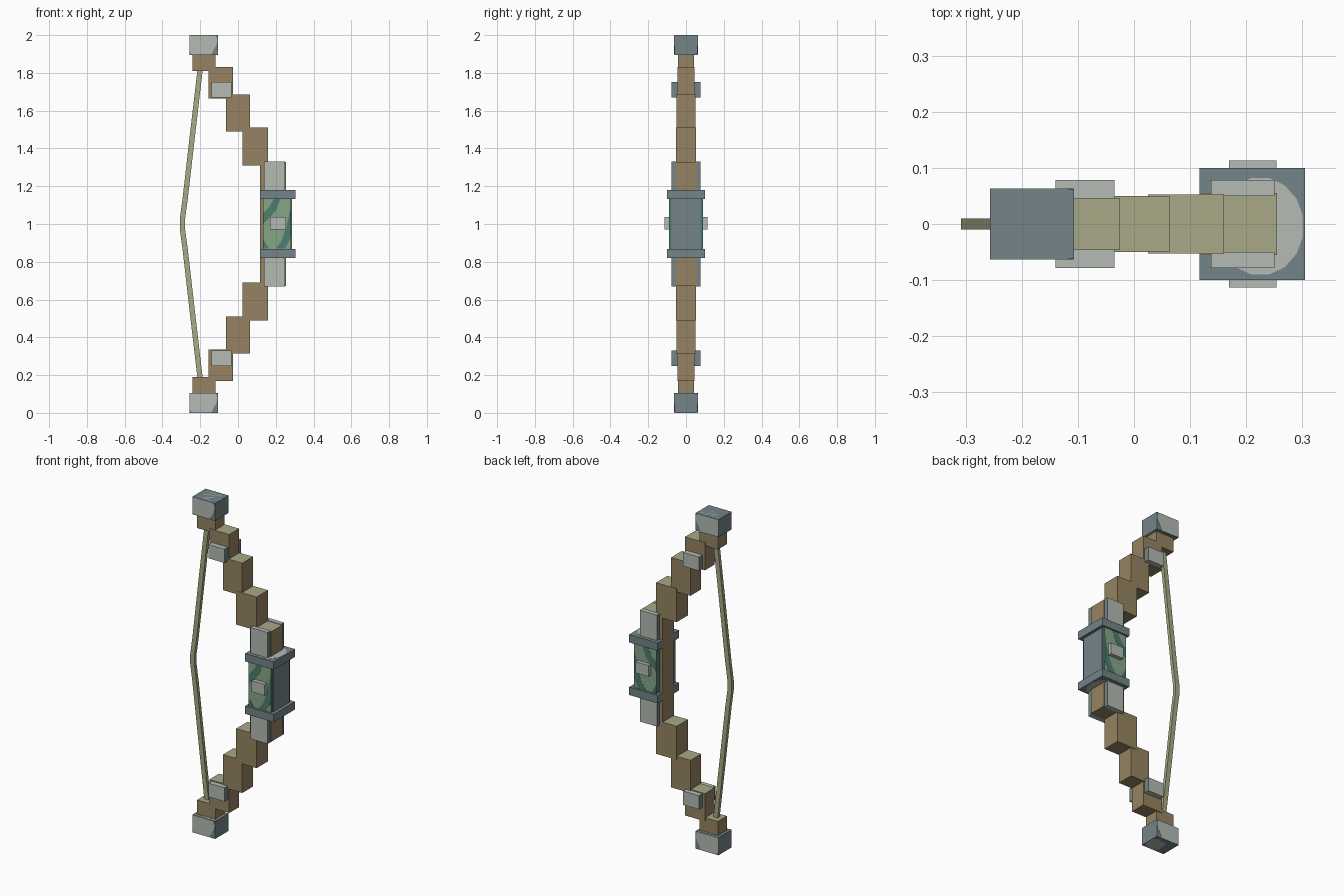
import bpy, bmesh, math
from mathutils import Vector

cube = bpy.data.objects.get("Cube")
if cube:
    bpy.data.objects.remove(cube, do_unlink=True)


def material(name, hex_colour):
    lin = []
    for i in (0, 2, 4):
        c = int(hex_colour[i:i + 2], 16) / 255
        lin.append(c / 12.92 if c <= 0.04045 else ((c + 0.055) / 1.055) ** 2.4)
    m = bpy.data.materials.new(name)
    m.use_nodes = True
    m.diffuse_color = (*lin, 1)
    m.node_tree.nodes["Principled BSDF"].inputs["Base Color"].default_value = (*lin, 1)
    return m


BROWN = material("brown wood", "968462")
OLIVE = material("pale olive", "A8A986")
LIGHT = material("light grey metal", "B5BBB3")
SLATE = material("slate metal", "748589")
GREEN = material("light green", "84A787")
TEAL = material("dark teal", "4D7D70")


def finish(bm, name, mats, rule=None):
    bmesh.ops.recalc_face_normals(bm, faces=bm.faces)
    bm.normal_update()
    if rule:
        for f in bm.faces:
            f.material_index = rule(f.normal)
    me = bpy.data.meshes.new(name)
    bm.to_mesh(me)
    bm.free()
    for m in mats:
        me.materials.append(m)
    ob = bpy.data.objects.new(name, me)
    bpy.context.collection.objects.link(ob)
    return ob


def box(name, x, y, z, mats, rule=None):
    bm = bmesh.new()
    bmesh.ops.create_cube(bm, size=1)
    for v in bm.verts:
        v.co = Vector([a + (b - a) * (c + 0.5) for (a, b), c in zip((x, y, z), v.co)])
    return finish(bm, name, mats, rule)


def prism(name, points, place, low, high, mat):
    """Extrude a 2D outline; place(u, v, depth) gives the 3D position."""
    bm = bmesh.new()
    rings = [[bm.verts.new(place(u, v, d)) for u, v in points] for d in (low, high)]
    bm.faces.new(rings[0])
    bm.faces.new(rings[1])
    n = len(points)
    for i in range(n):
        j = (i + 1) % n
        bm.faces.new((rings[0][i], rings[0][j], rings[1][j], rings[1][i]))
    return finish(bm, name, [mat])


def flat(u, v, d):
    return (u, v, d)


def upright(u, v, d):
    return (u, d, v)


def ellipse(cx, cy, rx, ry, x_max):
    pts = [(cx + rx * math.cos(a), cy + ry * math.sin(a))
           for a in (math.tau * (i + 0.5) / 16 for i in range(16))]
    return [(min(x, x_max), y) for x, y in pts]


def top_rule(n):
    return 1 if n.z > 0.5 else 0


def end_rule(n):
    return 1 if abs(n.x) > 0.5 else 0


# Stepped limbs: x range, half depth, z range of the upper half
LIMBS = [((-0.24, -0.12), 0.042, (1.81, 1.91)),
         ((-0.157, -0.026), 0.046, (1.665, 1.83)),
         ((-0.064, 0.063), 0.050, (1.49, 1.685)),
         ((0.025, 0.160), 0.053, (1.31, 1.51)),
         ((0.117, 0.255), 0.055, (1.14, 1.328))]

for half in ("upper", "lower"):
    def zr(a, b):
        return (a, b) if half == "upper" else (2 - b, 2 - a)

    for i, (x, y, z) in enumerate(LIMBS):
        box(f"{half}_limb_step_{i + 1}", x, (-y, y), zr(*z), [BROWN, OLIVE], top_rule)

    # Metal end cap with pale worn areas
    box(f"{half}_end_cap", (-0.257, -0.107), (-0.062, 0.062), zr(1.895, 2.0), [SLATE])
    for z in (1.895, 1.999):
        a, b = zr(z - 0.001, z + 0.001)
        prism(f"{half}_cap_pale_disc", ellipse(-0.163, -0.004, 0.065, 0.055, -0.108),
              flat, a, b, LIGHT)
    face = [(-0.257, 1.92), (-0.247, 1.897), (-0.14, 1.897), (-0.128, 1.925),
            (-0.115, 1.945), (-0.108, 1.975), (-0.118, 1.999), (-0.257, 1.999)]
    if half == "lower":
        face = [(x, z - 1.895) for x, z in face]
    for s in (-1, 1):
        prism(f"{half}_cap_pale_face", face, upright, s * 0.061, s * 0.063, LIGHT)

    # Clip through the limb near the tip
    box(f"{half}_limb_clip", (-0.14, -0.035), (-0.078, 0.078), zr(1.67, 1.752),
        [LIGHT, SLATE], end_rule)

    # Plates beside the grip, and the collar
    for s, side in ((-1, "front"), (1, "back")):
        box(f"{half}_{side}_plate", (0.137, 0.25), sorted((s * 0.05, s * 0.078)),
            zr(1.16, 1.332), [LIGHT, SLATE], end_rule)
    box(f"{half}_collar", (0.117, 0.305), (-0.1, 0.1), zr(1.133, 1.18), [SLATE])
    a, b = zr(1.179, 1.181)
    prism(f"{half}_collar_pale_area", ellipse(0.225, -0.004, 0.078, 0.088, 0.303),
          flat, a, b, LIGHT)

# Grip: wooden core, green body and slate outer panel
box("grip_core", (0.117, 0.25), (-0.055, 0.055), (0.86, 1.14), [BROWN])
for s, side in ((-1, "front"), (1, "back")):
    box(f"{side}_grip_plate", (0.132, 0.281), sorted((s * 0.05, s * 0.09)),
        (0.868, 1.135), [GREEN, TEAL], end_rule)
    # Dark bands painted on the green
    bands = {"diagonal_band": [(0.133, 1.0), (0.165, 1.03), (0.2, 1.07), (0.225, 1.134),
                               (0.19, 1.134), (0.165, 1.09), (0.133, 1.055)],
             "outer_band": [(0.28, 1.09), (0.28, 0.93), (0.25, 0.87), (0.2, 0.87),
                            (0.23, 0.91), (0.255, 0.98)],
             "corner_band": [(0.133, 0.87), (0.165, 0.87), (0.133, 0.92)]}
    for name, pts in bands.items():
        prism(f"{side}_grip_{name}", pts, upright, s * 0.089, s * 0.091, TEAL)
box("grip_outer_panel", (0.24, 0.287), (-0.077, 0.077), (0.868, 1.135), [SLATE])
box("grip_stud", (0.169, 0.254), (-0.113, 0.113), (0.97, 1.037), [LIGHT])

# Drawn string with a shallow bend at the middle
path = [(-0.199, 1.83), (-0.24, 1.48), (-0.28, 1.13), (-0.294, 1.03)]
path += [(x, 2 - z) for x, z in reversed(path)]
outline = [(x - 0.014, z) for x, z in path] + [(x + 0.014, z) for x, z in reversed(path)]
prism("bow_string", outline, upright, -0.01, 0.01, OLIVE)
